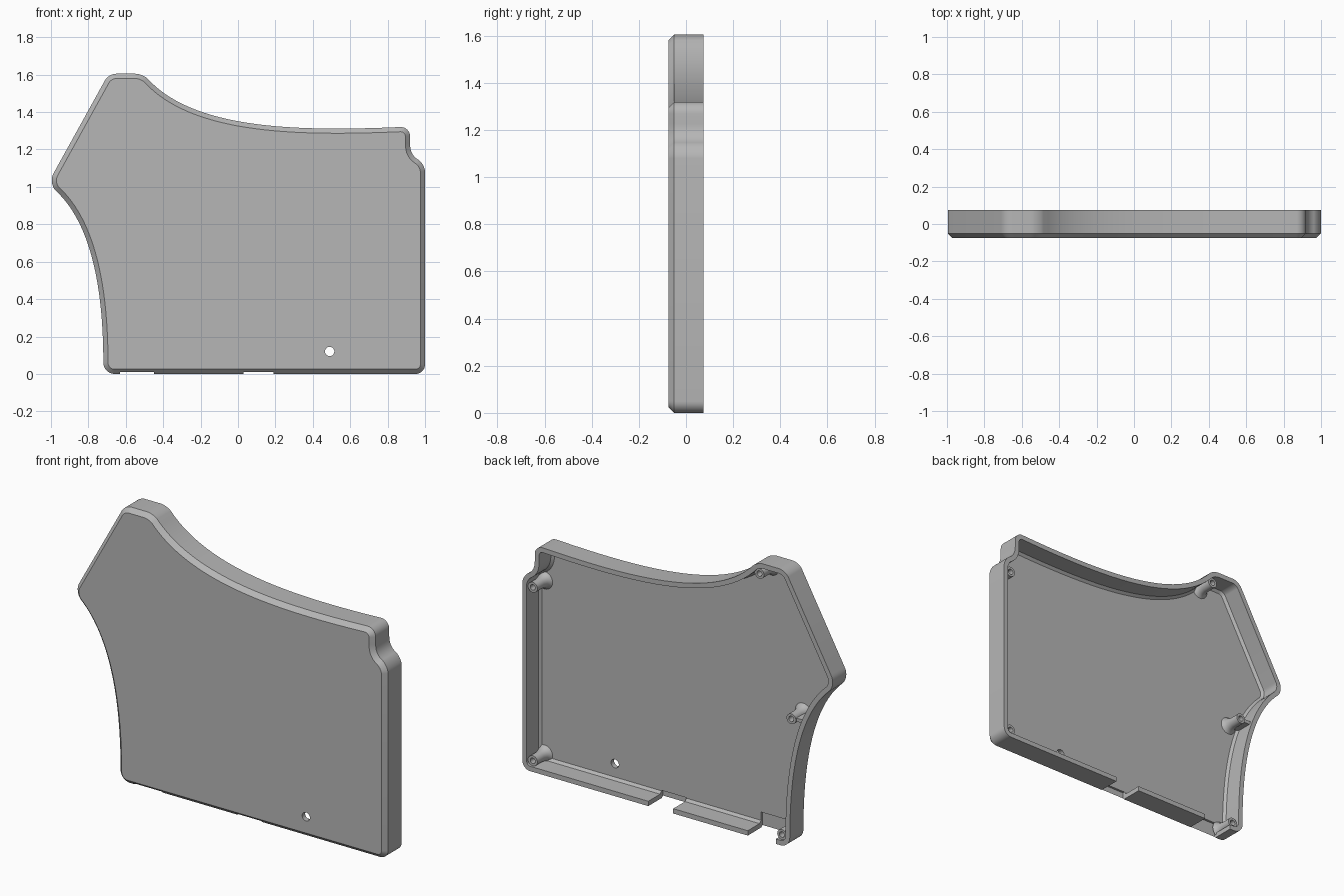
import bpy
import bmesh
import math
from mathutils import Vector
from mathutils.geometry import interpolate_bezier

cube = bpy.data.objects.get("Cube")
if cube:
    bpy.data.objects.remove(cube, do_unlink=True)

grey = bpy.data.materials.new("plain_grey")
grey.use_nodes = True
grey.diffuse_color = (0.47, 0.47, 0.47, 1)
grey.node_tree.nodes["Principled BSDF"].inputs["Base Color"].default_value = (0.47, 0.47, 0.47, 1)

FRONT, BACK, FLOOR = -0.075, 0.075, -0.047


def make_object(name, bm):
    bmesh.ops.recalc_face_normals(bm, faces=bm.faces)
    mesh = bpy.data.meshes.new(name)
    bm.to_mesh(mesh)
    bm.free()
    obj = bpy.data.objects.new(name, mesh)
    bpy.context.collection.objects.link(obj)
    mesh.materials.append(grey)
    return obj


def activate(obj):
    bpy.ops.object.select_all(action="DESELECT")
    obj.select_set(True)
    bpy.context.view_layer.objects.active = obj


def smooth(obj):
    activate(obj)
    bpy.ops.object.shade_smooth_by_angle(angle=math.radians(30))


def loft(name, rings):
    """Skin matching closed rings and cap both ends."""
    bm = bmesh.new()
    loops = [[bm.verts.new(p) for p in ring] for ring in rings]
    for a, b in zip(loops, loops[1:]):
        for i in range(len(a)):
            j = (i + 1) % len(a)
            bm.faces.new((a[i], a[j], b[j], b[i]))
    bm.faces.new(loops[0])
    bm.faces.new(loops[-1])
    return make_object(name, bm)


def box(name, x0, x1, y0, y1, z0, z1):
    corners = [(x0, z0), (x1, z0), (x1, z1), (x0, z1)]
    return loft(name, [[(x, y, z) for x, z in corners] for y in (y0, y1)])


def cylinder(name, x, z, radius, y0, y1, sides=32):
    def ring(y):
        return [(x + radius * math.cos(math.tau * i / sides), y,
                 z + radius * math.sin(math.tau * i / sides)) for i in range(sides)]
    return loft(name, [ring(y0), ring(y1)])


def trace(start, steps):
    """Outline from lines (end), round corners (corner, end) and curves (handle, handle, end)."""
    points = [Vector(start)]
    for step in steps:
        p, end = points[-1], Vector(step[-1])
        if len(step) == 1:
            points.append(end)
            continue
        if len(step) == 2:
            corner = Vector(step[0])
            h1, h2, count = p.lerp(corner, 0.55), end.lerp(corner, 0.55), 9
        else:
            h1, h2, count = Vector(step[0]), Vector(step[1]), 30
        points += [v.to_2d() for v in interpolate_bezier(
            p.to_3d(), h1.to_3d(), h2.to_3d(), end.to_3d(), count)][1:]
    return points[:-1]


outline = trace((-0.66, 0), [
    [(0.95, 0)],
    [(1, 0), (1, 0.05)],
    [(1, 1.08)],
    [(1, 1.12), (0.965, 1.145)],
    [(0.93, 1.165), (0.92, 1.195), (0.92, 1.23)],
    [(0.92, 1.27)],
    [(0.92, 1.32), (0.87, 1.32)],
    [(0.3, 1.295), (-0.24, 1.31), (-0.485, 1.58)],
    [(-0.512, 1.605), (-0.55, 1.605)],
    [(-0.65, 1.605)],
    [(-0.69, 1.605), (-0.71, 1.572)],
    [(-0.985, 1.075)],
    [(-1.017, 1.025), (-0.975, 0.98)],
    [(-0.8, 0.82), (-0.72, 0.5), (-0.72, 0.06)],
    [(-0.72, 0), (-0.66, 0)],
])


def inset_ring(distance, y):
    ring = []
    for i, p in enumerate(outline):
        before = (p - outline[i - 1]).normalized()
        after = (outline[(i + 1) % len(outline)] - p).normalized()
        n1, n2 = Vector((-before.y, before.x)), Vector((-after.y, after.x))
        q = p + (n1 + n2) * (distance / (1 + n1.dot(n2)))
        ring.append((q.x, y, q.y))
    return ring


# Open tray with a bevelled front edge and a bevelled inner floor edge
shell = loft("case_shell", [
    inset_ring(0.025, FRONT),
    inset_ring(0, FRONT + 0.025),
    inset_ring(0, BACK),
    inset_ring(0.028, BACK),
    inset_ring(0.028, FLOOR + 0.014),
    inset_ring(0.042, FLOOR),
])

# Port openings in the lower wall and the small through hole
cutters = [
    box("port_cutter_left", 0.03, 0.19, -0.06, 0.1, -0.1, 0.045),
    box("port_cutter_right", -0.63, -0.45, -0.06, 0.1, -0.1, 0.09),
    cylinder("hole_cutter", 0.49, 0.12, 0.025, -0.1, 0),
]
for cutter in cutters:
    cutter.hide_render = True
    activate(shell)
    mod = shell.modifiers.new("cut", "BOOLEAN")
    mod.operation = "DIFFERENCE"
    mod.solver = "EXACT"
    mod.object = cutter
    bpy.ops.object.modifier_apply(modifier=mod.name)
    bpy.data.objects.remove(cutter, do_unlink=True)
smooth(shell)


# Hollow screw posts with flared feet
POST = [(0.052, -0.048), (0.041, -0.038), (0.034, -0.022), (0.03, 0),
        (0.03, 0.062), (0.016, 0.062), (0.016, -0.02)]


def screw_post(name, x, z, sides=24):
    angles = [math.tau * i / sides for i in range(sides)]
    smooth(loft(name, [[(x + r * math.cos(a), y, z + r * math.sin(a)) for a in angles]
                       for r, y in POST]))


for label, x, z in [("lower_left", 0.942, 0.057), ("upper_left", 0.942, 1.065),
                    ("top", -0.515, 1.535), ("side", -0.72, 0.745),
                    ("lower_right", -0.66, 0.057)]:
    screw_post(label + "_screw_post", x, z)

# Rib tying the side post to the wall
box("side_post_rib", -0.81, -0.745, -0.05, 0.055, 0.735, 0.755)
